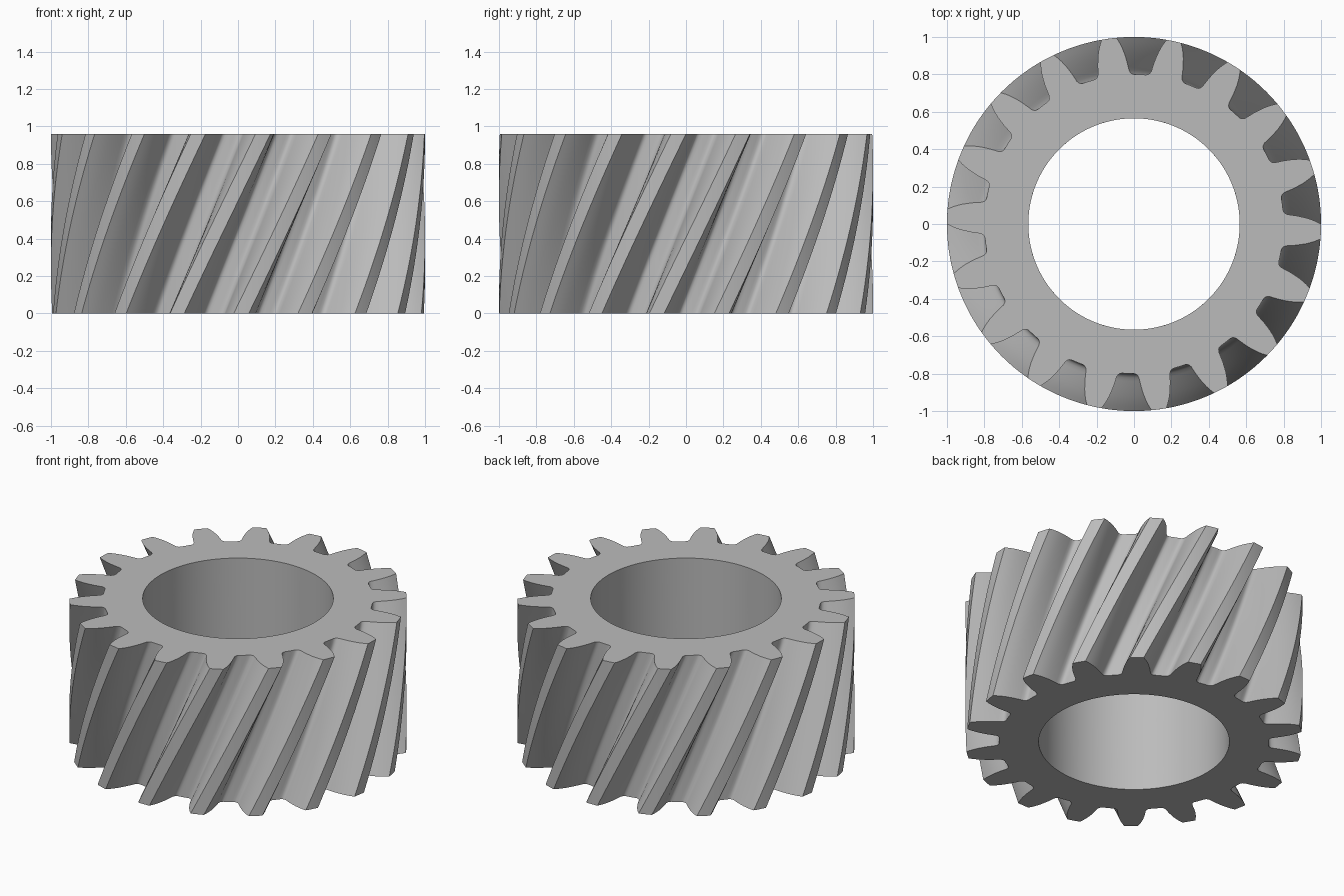
import bpy, bmesh, math

cube = bpy.data.objects.get("Cube")
if cube:
    bpy.data.objects.remove(cube, do_unlink=True)

TEETH = 18
HEIGHT = 0.96
BORE = 0.565
TWIST = math.radians(26.7)
TOP_ANGLE = math.radians(-2.3)   # direction of one tooth on the top face
LAYERS = 32

# Half of a tooth: (radius, degrees from the tooth centre), tip to gap centre
HALF = [(1.0, 0), (1.0, 1.2), (1.0, 2.3), (0.975, 3.05), (0.95, 3.7),
        (0.925, 4.25), (0.9, 4.7), (0.87, 5.2), (0.84, 5.6), (0.822, 5.85),
        (0.81, 6.3), (0.803, 6.9), (0.8, 7.7), (0.8, 8.8), (0.8, 10)]


def gear_profile():
    tooth = [(r, -a) for r, a in reversed(HALF[1:-1])] + HALF
    return [(r, math.radians(a + 360 / TEETH * t))
            for t in range(TEETH) for r, a in tooth]


def ring(bm, points, z, turn):
    return [bm.verts.new((r * math.cos(a + turn), r * math.sin(a + turn), z))
            for r, a in points]


def bridge(bm, lower, upper):
    n = len(lower)
    for i in range(n):
        j = (i + 1) % n
        bm.faces.new((lower[i], lower[j], upper[j], upper[i]))


# Helical toothed ring with a plain bore
bm = bmesh.new()
outline = gear_profile()
bore = [(BORE, a) for r, a in outline]
outer, inner = [], []
for k in range(LAYERS + 1):
    f = k / LAYERS
    turn = TOP_ANGLE - TWIST * (1 - f)
    outer.append(ring(bm, outline, HEIGHT * f, turn))
    inner.append(ring(bm, bore, HEIGHT * f, turn))
for k in range(LAYERS):
    bridge(bm, outer[k], outer[k + 1])
    bridge(bm, inner[k + 1], inner[k])
bridge(bm, outer[-1], inner[-1])
bridge(bm, inner[0], outer[0])
bmesh.ops.recalc_face_normals(bm, faces=bm.faces)

mesh = bpy.data.meshes.new("helical_gear")
bm.to_mesh(mesh)
bm.free()
gear = bpy.data.objects.new("helical_gear", mesh)
bpy.context.collection.objects.link(gear)

# Plain grey metal
steel = bpy.data.materials.new("steel_grey")
steel.use_nodes = True
colour = (0.5, 0.5, 0.5, 1)
steel.diffuse_color = colour
steel.node_tree.nodes["Principled BSDF"].inputs["Base Color"].default_value = colour
mesh.materials.append(steel)

bpy.context.view_layer.objects.active = gear
gear.select_set(True)
bpy.ops.object.shade_smooth_by_angle(angle=math.radians(30))
